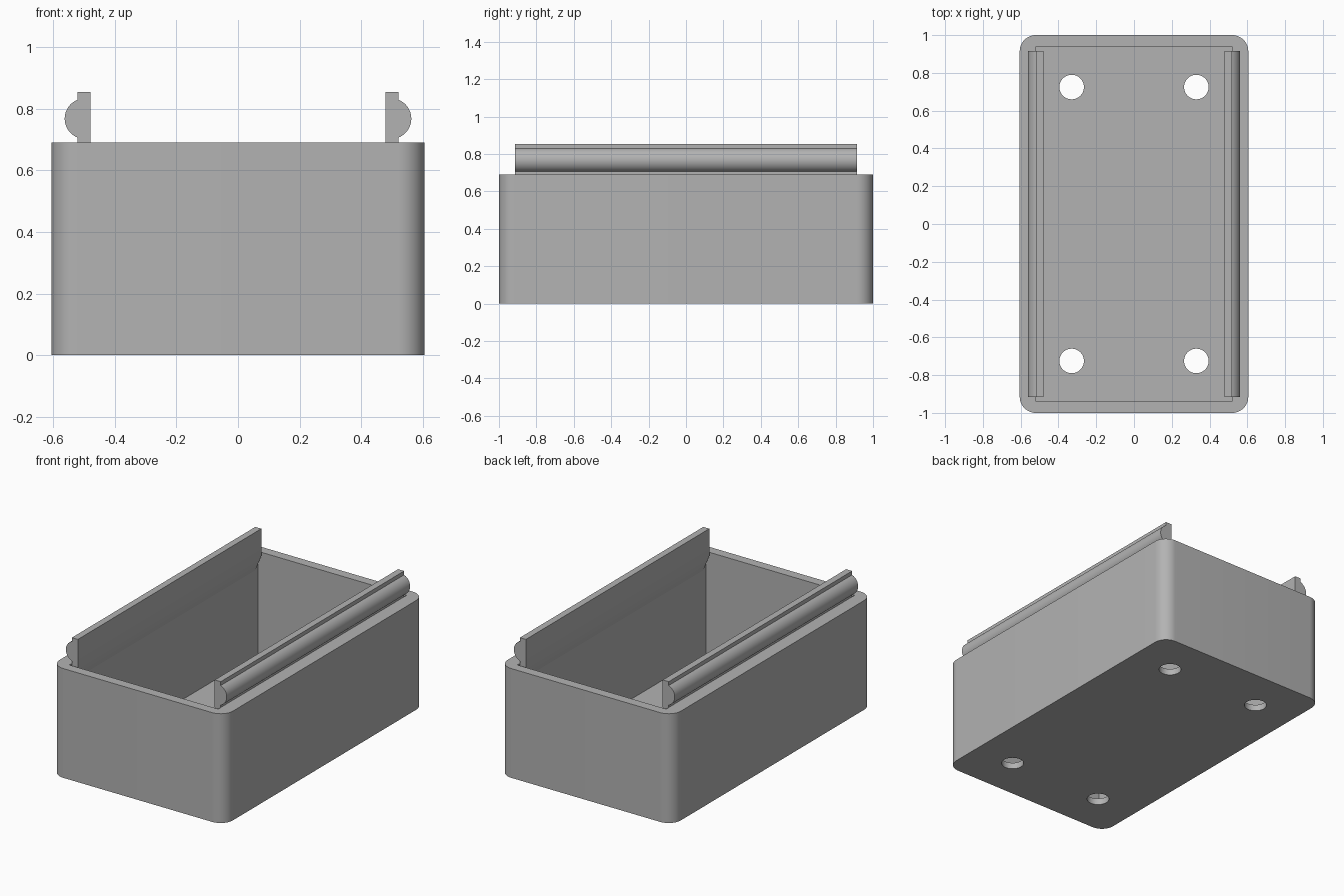
import bpy, bmesh
from math import cos, sin, pi, radians, asin
from mathutils import Vector

if "Cube" in bpy.data.objects:
    bpy.data.objects.remove(bpy.data.objects["Cube"], do_unlink=True)

HALF_X, HALF_Y, HEIGHT, CORNER = 0.605, 1.0, 0.69, 0.085
INNER_X, INNER_Y, FLOOR = 0.52, 0.94, 0.04
HOLE_X, HOLE_Y, HOLE_R = 0.33, 0.725, 0.065
CLIP_Y = 0.915

grey = bpy.data.materials.new("plain grey")
grey.use_nodes = True
grey.diffuse_color = (0.45, 0.45, 0.45, 1)
grey.node_tree.nodes["Principled BSDF"].inputs["Base Color"].default_value = grey.diffuse_color


def prism(name, points, offset):
    """Extrude a closed outline of 3D points along an offset."""
    bm = bmesh.new()
    face = bm.faces.new([bm.verts.new(p) for p in points])
    moved = bmesh.ops.extrude_face_region(bm, geom=[face])["geom"]
    bmesh.ops.translate(bm, vec=Vector(offset),
                        verts=[v for v in moved if isinstance(v, bmesh.types.BMVert)])
    bmesh.ops.recalc_face_normals(bm, faces=bm.faces)
    mesh = bpy.data.meshes.new(name)
    bm.to_mesh(mesh)
    bm.free()
    mesh.materials.append(grey)
    obj = bpy.data.objects.new(name, mesh)
    bpy.context.collection.objects.link(obj)
    return obj


def activate(obj):
    bpy.ops.object.select_all(action='DESELECT')
    obj.select_set(True)
    bpy.context.view_layer.objects.active = obj


def smooth(obj):
    activate(obj)
    bpy.ops.object.shade_smooth_by_angle(angle=radians(30))


def cut(obj, cutter):
    cutter.hide_render = True
    mod = obj.modifiers.new("cut", 'BOOLEAN')
    mod.operation = 'DIFFERENCE'
    mod.solver = 'EXACT'
    mod.object = cutter
    activate(obj)
    bpy.ops.object.modifier_apply(modifier=mod.name)
    bpy.data.objects.remove(cutter, do_unlink=True)


# Tray with rounded vertical corners
outline = []
for k, (sx, sy) in enumerate([(1, 1), (-1, 1), (-1, -1), (1, -1)]):
    for i in range(13):
        a = (k + i / 12) * pi / 2
        outline.append((sx * (HALF_X - CORNER) + CORNER * cos(a),
                        sy * (HALF_Y - CORNER) + CORNER * sin(a), 0))
tray = prism("tray", outline, (0, 0, HEIGHT))

# Square-cornered cavity
cavity = [(sx * INNER_X, sy * INNER_Y, FLOOR)
          for sx, sy in [(1, 1), (-1, 1), (-1, -1), (1, -1)]]
cut(tray, prism("cavity_cutter", cavity, (0, 0, 1)))

# Four screw holes through the floor
for sx in (-1, 1):
    for sy in (-1, 1):
        ring = [(sx * HOLE_X + HOLE_R * cos(i * pi / 24),
                 sy * HOLE_Y + HOLE_R * sin(i * pi / 24), -0.1) for i in range(48)]
        cut(tray, prism("hole_cutter", ring, (0, 0, 0.3)))
smooth(tray)

# Snap rails: flat strip with a rounded bead outside and a tapered foot inside
BEAD_X, BEAD_Z, BEAD_R = 0.496, 0.767, 0.066
sweep = pi / 2 - asin((INNER_X - BEAD_X) / BEAD_R)
bead = [(BEAD_X + BEAD_R * cos(a), BEAD_Z + BEAD_R * sin(a))
        for a in (sweep * (1 - i / 12) for i in range(25))]
foot = [(0.52, 0.685), (0.525, 0.68), (0.525, 0.59), (0.52, 0.58), (0.478, 0.68)]
profile = [(0.478, 0.853), (0.52, 0.853)] + bead + foot
for side, name in ((1, "left_snap_rail"), (-1, "right_snap_rail")):
    rail = prism(name, [(side * x, -CLIP_Y, z) for x, z in profile], (0, 2 * CLIP_Y, 0))
    smooth(rail)
